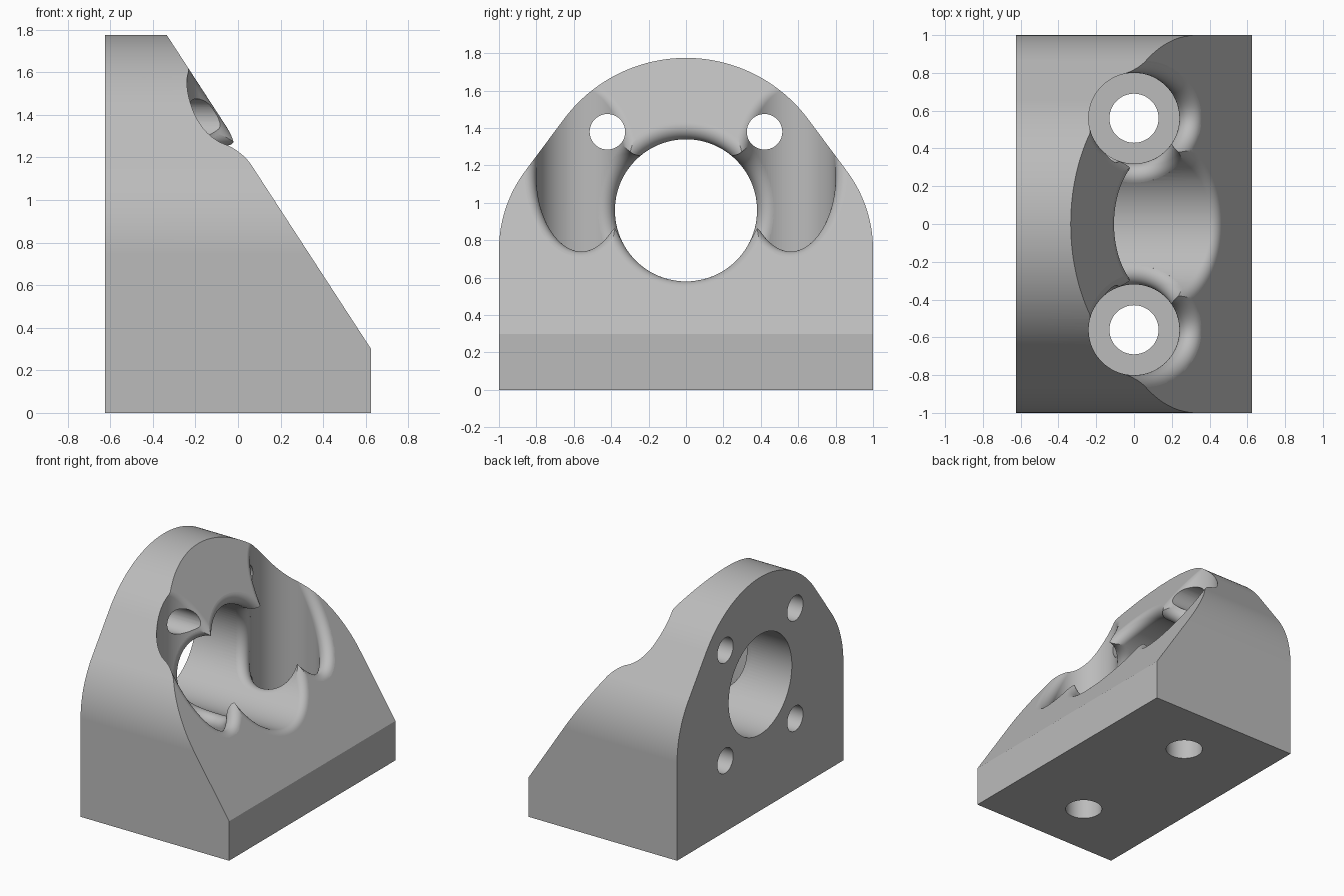
import bpy
import bmesh
from math import sin, cos, pi, radians, acos, sqrt
from mathutils import Vector

if "Cube" in bpy.data.objects:
    bpy.data.objects.remove(bpy.data.objects["Cube"], do_unlink=True)

HALF_X = 0.625
BORE_R, BORE_Z = 0.38, 0.96
POCKET_R, POCKET_Y, FLOOR_Z = 0.24, 0.56, 0.3
FILLET = 0.064
SEGS = 96
ARC = 12

# Sloping front plane
SLOPE_POINT = Vector((HALF_X, 0, 0.3))
SLOPE_NORMAL = Vector((1.475, 0, 0.96)).normalized()

X, Y, Z = Vector((1, 0, 0)), Vector((0, 1, 0)), Vector((0, 0, 1))


def loft(name, rings, closed=False):
    """Skin a list of equal rings, capping the ends unless it is a closed loop."""
    bm = bmesh.new()
    rows = [[bm.verts.new(p) for p in ring] for ring in rings]
    pairs = list(zip(rows, rows[1:]))
    if closed:
        pairs.append((rows[-1], rows[0]))
    else:
        bm.faces.new(rows[0])
        bm.faces.new(rows[-1])
    for a, b in pairs:
        for i in range(len(a)):
            j = (i + 1) % len(a)
            bm.faces.new((a[i], a[j], b[j], b[i]))
    bmesh.ops.recalc_face_normals(bm, faces=bm.faces)
    mesh = bpy.data.meshes.new(name)
    bm.to_mesh(mesh)
    bm.free()
    obj = bpy.data.objects.new(name, mesh)
    bpy.context.collection.objects.link(obj)
    return obj


def arc_dirs(a, b):
    """Unit directions sweeping from a to b."""
    angle = acos(max(-1, min(1, a.dot(b))))
    return [(a * sin((1 - k / ARC) * angle) + b * sin(k / ARC * angle)) / sin(angle)
            for k in range(ARC + 1)]


def radials(u, v, count=SEGS):
    return [u * cos(2 * pi * i / count) + v * sin(2 * pi * i / count) for i in range(count)]


def drill(name, start, axis, length, radius, u, v):
    ring = [start + r * radius for r in radials(u, v, 48)]
    return loft(name, [ring, [p + axis * length for p in ring]])


def flared_cutter(name, start, axis, radius, u, v):
    """Round cutter whose mouth is filleted into the sloping plane."""
    columns = []
    for r in radials(u, v):
        ball = start + r * (radius + FILLET)
        gap = (SLOPE_POINT - ball).dot(SLOPE_NORMAL) - FILLET
        ball = ball + axis * (gap / SLOPE_NORMAL.dot(axis))
        column = [start + r * radius]
        column += [ball + d * FILLET for d in arc_dirs(-r, SLOPE_NORMAL)]
        column.append(column[-1] + SLOPE_NORMAL * 0.6)
        columns.append(column)
    return loft(name, list(zip(*columns)))


def junction_cutter(name, side):
    """Rounds the edge where the bore meets a vertical pocket."""
    big_bore, big_pocket = BORE_R + FILLET, POCKET_R + FILLET
    limit = acos((POCKET_Y - big_pocket) / big_bore)
    rings = []
    for i in range(SEGS):
        t = 2 * pi * (i + 0.5) / SEGS
        alpha = limit * sin(t)
        y = big_bore * cos(alpha)
        x = sqrt(max(0, big_pocket ** 2 - (POCKET_Y - y) ** 2))
        if cos(t) < 0:
            x = -x
        ball = Vector((x, y, BORE_Z + big_bore * sin(alpha)))
        a = Vector((0, -y, BORE_Z - ball.z)).normalized()
        b = Vector((-x, POCKET_Y - y, 0)).normalized()
        ring = [ball + d * FILLET for d in arc_dirs(a, b)]
        ring.append(ball + b * (FILLET + 0.06))
        ring.append(ball + (a + b).normalized() * FILLET * 3.3)
        ring.append(ball + a * (FILLET + 0.06))
        rings.append([Vector((p.x, p.y * side, p.z)) for p in ring])
    return loft(name, rings, closed=True)


# Body outline: upright sides, shoulder arcs, tangent flats and crown arc
tangent = radians(36.6)
half = [(1, 0)]
half += [(0.3 + 0.7 * cos(tangent * k / 16), 0.75 + 0.7 * sin(tangent * k / 16))
         for k in range(17)]
half += [(0.815 * cos(a), BORE_Z + 0.815 * sin(a))
         for a in (tangent + (pi / 2 - tangent) * k / 28 for k in range(29))]
half[-1] = (0, BORE_Z + 0.815)
outline = half + [(-y, z) for y, z in reversed(half[:-1])]
body = loft("mount_block", [[Vector((x, y, z)) for y, z in outline] for x in (-HALF_X, HALF_X)])

# Slice off the sloping front
bm = bmesh.new()
bm.from_mesh(body.data)
cut = bmesh.ops.bisect_plane(bm, geom=bm.verts[:] + bm.edges[:] + bm.faces[:], dist=1e-5,
                             plane_co=SLOPE_POINT, plane_no=SLOPE_NORMAL, clear_outer=True)
rim = [e for e in bm.edges if e.is_boundary]
bmesh.ops.holes_fill(bm, edges=rim, sides=0)
bmesh.ops.recalc_face_normals(bm, faces=bm.faces)
bm.to_mesh(body.data)
bm.free()

# Bore, pockets, floor holes and the four face holes
cutters = [flared_cutter("bore_cutter", Vector((-0.8, 0, BORE_Z)), X, BORE_R, Y, Z)]
for side in (-1, 1):
    base = Vector((0, side * POCKET_Y, 0))
    cutters.append(flared_cutter("pocket_cutter", base + Z * FLOOR_Z, Z, POCKET_R, X, Y))
    cutters.append(junction_cutter("junction_cutter", side))
    cutters.append(drill("floor_hole_cutter", base - Z * 0.1, Z, 0.5, 0.13, X, Y))
    for dz in (-0.42, 0.42):
        start = Vector((-0.8, side * 0.42, BORE_Z + dz))
        cutters.append(drill("face_hole_cutter", start, X, 0.8, 0.095, Y, Z))

bpy.ops.object.select_all(action='DESELECT')
bpy.context.view_layer.objects.active = body
body.select_set(True)
for cutter in cutters:
    cutter.hide_render = True
    mod = body.modifiers.new("cut", 'BOOLEAN')
    mod.operation = 'DIFFERENCE'
    mod.solver = 'EXACT'
    mod.object = cutter
    bpy.ops.object.modifier_apply(modifier=mod.name)
    bpy.data.objects.remove(cutter, do_unlink=True)

# Flat grey finish
grey = bpy.data.materials.new("light_grey")
grey.use_nodes = True
colour = (0.5, 0.5, 0.5, 1)
grey.diffuse_color = colour
grey.node_tree.nodes["Principled BSDF"].inputs["Base Color"].default_value = colour
body.data.materials.clear()
body.data.materials.append(grey)

# Smooth curved walls, crisp edges
bpy.ops.object.shade_smooth_by_angle(angle=radians(25))
weighted = body.modifiers.new("weighted_normals", 'WEIGHTED_NORMAL')
weighted.keep_sharp = True
